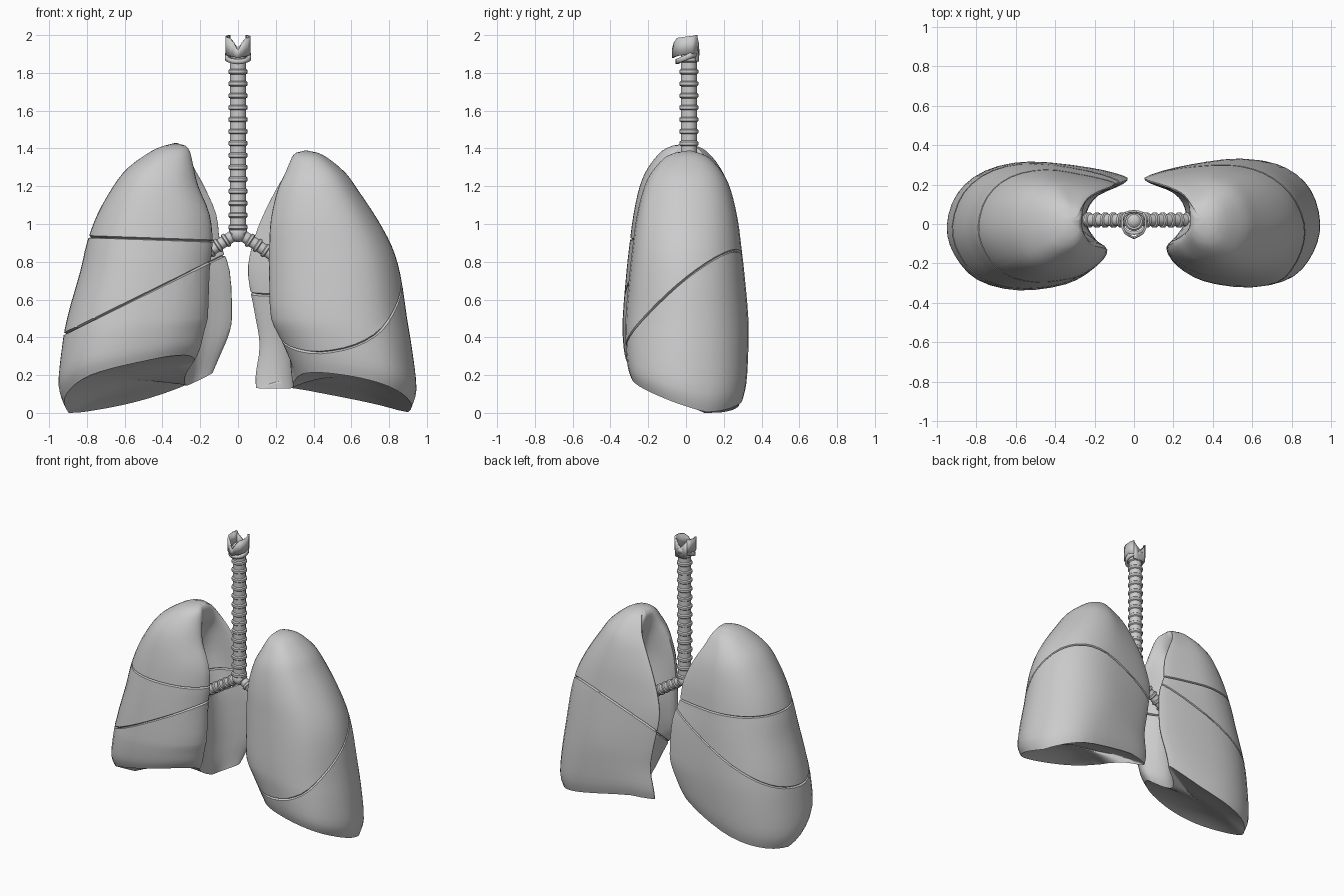
import bpy, bmesh, math
from mathutils import Vector

if "Cube" in bpy.data.objects:
    bpy.data.objects.remove(bpy.data.objects["Cube"])


def finish(name, bm, angle=35):
    bmesh.ops.recalc_face_normals(bm, faces=bm.faces[:])
    me = bpy.data.meshes.new(name)
    bm.to_mesh(me)
    bm.free()
    ob = bpy.data.objects.new(name, me)
    bpy.context.collection.objects.link(ob)
    bpy.ops.object.select_all(action='DESELECT')
    ob.select_set(True)
    bpy.context.view_layer.objects.active = ob
    bpy.ops.object.shade_smooth_by_angle(angle=math.radians(angle))
    return ob


def spline(pts, sub, closed):
    """Catmull-Rom through tuples of any length."""
    n, out = len(pts), []
    for i in range(n if closed else n - 1):
        at = lambda k: pts[k % n] if closed else pts[max(0, min(n - 1, k))]
        for j in range(sub):
            t = j / sub
            out.append(tuple(
                .5 * (2 * b + (c - a) * t + (2*a - 5*b + 4*c - d) * t*t + (3*b - a - 3*c + d) * t**3)
                for a, b, c, d in zip(at(i - 1), at(i), at(i + 1), at(i + 2))))
    return out if closed else out + [tuple(pts[-1])]


def bridge(bm, a, b):
    n = len(a)
    for i in range(n):
        bm.faces.new((a[i], a[(i + 1) % n], b[(i + 1) % n], b[i]))


def fan(bm, ring, tip):
    for i in range(len(ring)):
        bm.faces.new((ring[i], ring[(i + 1) % len(ring)], tip))


def section(xo, xf, xm, xb, h):
    """Bean-shaped slice: outer side, back edge, hollow inner side, front edge."""
    w = xo - xf
    pts = [(xo, 0), (xo - .07*w, .52*h), (xo - .25*w, .87*h), (xo - .52*w, h),
           (xb + .25*w, .91*h), (xb + .01, .78*h), (xb + .01, .69*h),
           (.3*xb + .7*xm, .5*h), (xm, .25*h), (xm, 0),
           (.5*xm + .5*xf, -.22*h), (xf, -.42*h), (xf + .07*w, -.68*h),
           (xf + .25*w, -.91*h), (xo - .45*w, -h), (xo - .2*w, -.85*h), (xo - .05*w, -.46*h)]
    return spline(pts, 3, True)


def lung(name, side, rows, apex, shift, base, fissures):
    bm = bmesh.new()
    rings = []
    for z, xo, xf, xm, xb, h in spline(rows, 3, False):
        ring = []
        for x, y in section(xo, xf, xm, xb, h):
            zb = base(x, y)
            zz = z if z > .5 else zb + (.5 - zb) * z / .5
            ring.append(bm.verts.new((side * x, y + shift, zz)))
        rings.append(ring)
    # hollow underside
    rim = [v.co.copy() for v in rings[-1]]
    c = Vector((side * .6, 0, 0))
    for f in (.96, .8, .6, .4, .2):
        ring = []
        for p in rim:
            q = c + (p - c) * f
            ring.append(bm.verts.new((q.x, q.y, base(abs(q.x), q.y - shift) + .09 * (1 - f * f))))
        rings.append(ring)
    for a, b in zip(rings, rings[1:]):
        bridge(bm, a, b)
    fan(bm, rings[0], bm.verts.new((side * apex[0], .02, apex[1])))
    fan(bm, rings[-1], bm.verts.new((c.x, 0, base(.6, 0) + .09)))
    bmesh.ops.recalc_face_normals(bm, faces=bm.faces[:])
    # fissures between lobes: three close cuts, the middle one pressed inward
    for z0, ax, ay in fissures:
        no = Vector((-ax * side, -ay, 1)).normalized()
        co = Vector((0, 0, z0))
        for d in (-.006, .006, 0):
            bmesh.ops.bisect_plane(bm, geom=bm.verts[:] + bm.edges[:] + bm.faces[:],
                                   plane_co=co + no * d, plane_no=no, dist=1e-5)
        bm.normal_update()
        moves = [(v, v.normal.copy()) for v in bm.verts if abs((v.co - co).dot(no)) < 2e-5]
        for v, n in moves:
            v.co -= n * .015
    return finish(name, bm, 40)


def right_base(x, y):
    return .34 * max(0, .92 - x) ** 2 + .55 * max(0, .1 - y) + .1 * max(0, y - .2)


def left_base(x, y):
    return min(.13, .2 * max(0, .92 - x)) + .33 * max(0, .1 - y) + .1 * max(0, y - .2)


# Lungs: rows are height, outer x, front inner x, hollow x, back inner x, half depth
right_rows = [(1.415, .39, .28, .28, .28, .06), (1.385, .46, .255, .265, .26, .12),
              (1.30, .58, .235, .27, .23, .19), (1.2, .66, .21, .31, .18, .235),
              (1.05, .745, .15, .32, .12, .268), (.9, .80, .135, .28, .10, .288),
              (.75, .835, .15, .24, .05, .305), (.5, .905, .16, .24, .04, .325),
              (.3, .935, .18, .25, .06, .325), (.1, .95, .20, .26, .11, .315),
              (0, .92, .23, .28, .14, .295)]
left_rows = [(1.378, .42, .31, .31, .31, .06), (1.35, .475, .285, .285, .285, .12),
             (1.27, .57, .25, .29, .25, .19), (1.18, .635, .21, .31, .2, .232),
             (1.03, .735, .175, .33, .13, .268), (.88, .815, .165, .30, .08, .288),
             (.73, .86, .165, .26, .06, .305), (.5, .895, .175, .26, .10, .325),
             (.3, .925, .23, .27, .12, .325), (.1, .945, .29, .28, .1, .315),
             (0, .92, .32, .29, .1, .295)]
lung("right_lung", -1, right_rows, (.33, 1.43), -.01, right_base,
     [(.905, .035, 0), (.87, -.49, 0)])
lung("left_lung", 1, left_rows, (.36, 1.39), .005, left_base, [(.41, .35, .85)])


def ringed_tube(name, p0, p1, r, bulge, count):
    """Tube with raised cartilage bands and a hollow upper end."""
    p0, p1 = Vector(p0), Vector(p1)
    rot = (p1 - p0).to_track_quat('Z', 'Y')
    length = (p1 - p0).length
    prof = [(r * .75, 0), (r, 0)]
    for i in range(count):
        for f, rr in ((.3, r), (.4, r + bulge), (.65, r + bulge), (.75, r)):
            prof.append((rr, length * (i + f) / count))
    prof += [(r, length), (r * .75, length), (r * .75, 0)]
    bm = bmesh.new()
    rings = [[bm.verts.new(p0 + rot @ Vector((rr * math.cos(a), rr * math.sin(a), z)))
              for a in (2 * math.pi * k / 18 for k in range(18))] for rr, z in prof]
    for a, b in zip(rings, rings[1:]):
        bridge(bm, a, b)
    bmesh.ops.remove_doubles(bm, verts=bm.verts[:], dist=1e-5)
    return finish(name, bm, 30)


# Windpipe and its two branches
ringed_tube("trachea", (0, .015, .95), (0, .015, 1.9), .043, .008, 15)
for side, label in ((-1, "right"), (1, "left")):
    ringed_tube(label + "_bronchus", (0, .02, .955), (side * .29, .02, .765), .031, .008, 7)

bm = bmesh.new()
bmesh.ops.create_uvsphere(bm, u_segments=16, v_segments=10, radius=.046)
for v in bm.verts:
    v.co += Vector((0, .015, .95))
finish("windpipe_fork", bm)


def shell(name, plan, thick, closed):
    """Upright wall from (x, y, bottom, top) stations, thickened."""
    bm = bmesh.new()
    cols = [(bm.verts.new((x, y, lo)), bm.verts.new((x, y, hi))) for x, y, lo, hi in plan]
    for i in range(len(cols) if closed else len(cols) - 1):
        a, b = cols[i], cols[(i + 1) % len(cols)]
        bm.faces.new((a[0], b[0], b[1], a[1]))
    ob = finish(name, bm, 30)
    mod = ob.modifiers.new("thickness", 'SOLIDIFY')
    mod.thickness = thick
    mod.offset = 0
    return ob


# Voice box: tilted ring, notched shield and back plate
ring = []
for k in range(20):
    a = 2 * math.pi * k / 20
    y = .055 * math.sin(a)
    ring.append((.062 * math.cos(a), y + .008, 1.87 + .4 * y, 1.9 + .5 * y))
shell("cricoid_ring", ring, .016, True)
half = [(.046, .058, 1.9, 2.0), (.06, .03, 1.9, 1.995), (.06, -.015, 1.895, 1.99),
        (.045, -.045, 1.89, 1.985), (.022, -.06, 1.885, 1.96), (.003, -.069, 1.88, 1.925)]
shell("thyroid_shield", [(-x, y, lo, hi) for x, y, lo, hi in half] + half[::-1], .012, False)
shell("back_plate", [(-.046, .055, 1.86, 1.99), (-.025, .062, 1.86, 1.96), (0, .064, 1.86, 1.935),
                     (.025, .062, 1.86, 1.96), (.046, .055, 1.86, 1.99)], .012, False)
